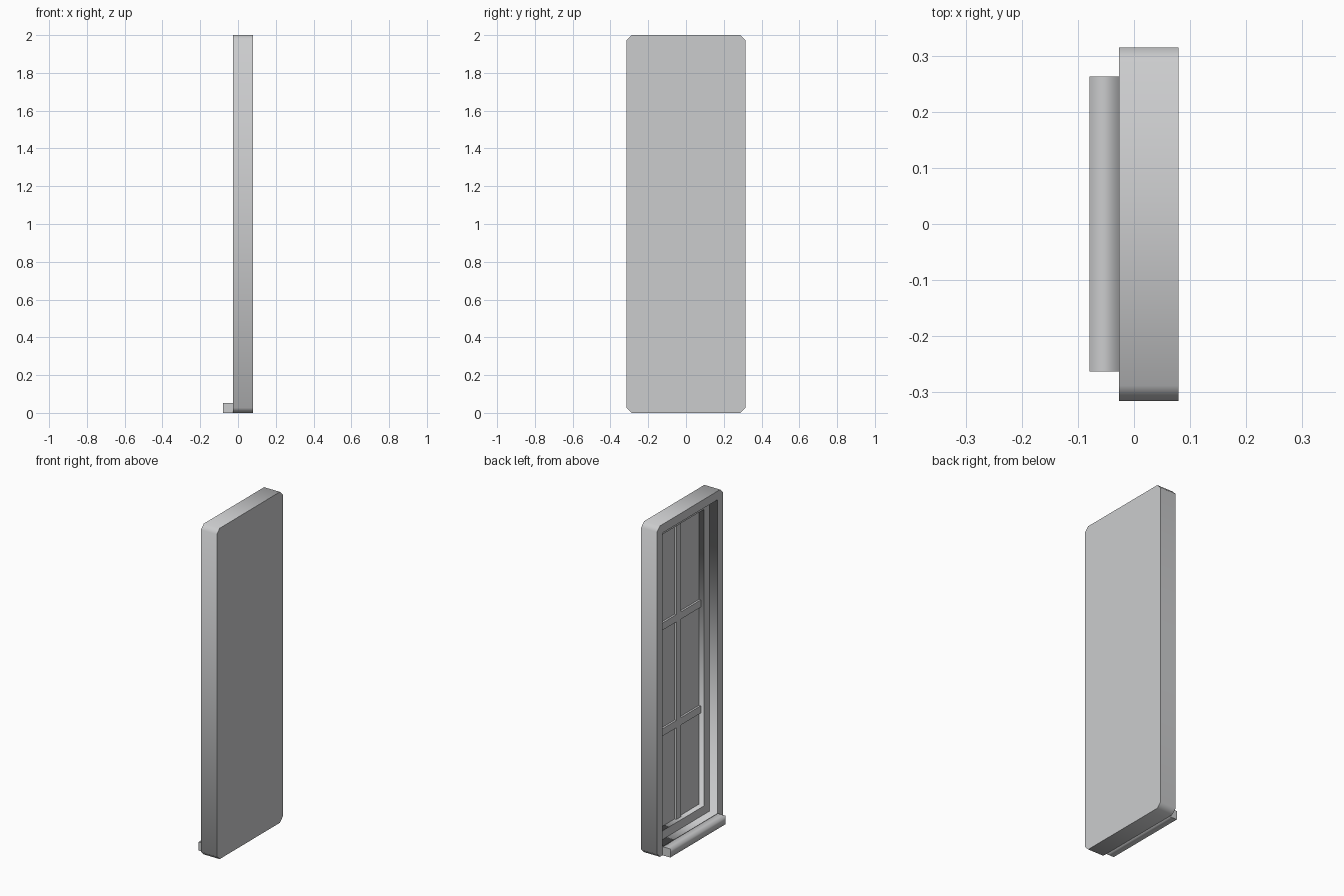
import bpy
import bmesh

cube = bpy.data.objects.get("Cube")
if cube:
    bpy.data.objects.remove(cube, do_unlink=True)

grey = bpy.data.materials.new("light_grey")
grey.use_nodes = True
COLOUR = (0.6, 0.605, 0.615, 1)
grey.diffuse_color = COLOUR
grey.node_tree.nodes["Principled BSDF"].inputs["Base Color"].default_value = COLOUR

HALF_W, HEIGHT, CHAMFER = 0.315, 2.0, 0.027
BORDER = 0.052
X_OUT, X_STEP, X_BAR, X_PANE, X_BACK = -0.027, 0.026, 0.049, 0.061, 0.079


def finish(bm, name):
    bmesh.ops.recalc_face_normals(bm, faces=bm.faces[:])
    mesh = bpy.data.meshes.new(name)
    bm.to_mesh(mesh)
    bm.free()
    mesh.materials.append(grey)
    obj = bpy.data.objects.new(name, mesh)
    bpy.context.collection.objects.link(obj)
    return obj


def rectangle(inset):
    w, top = HALF_W - inset, HEIGHT - inset
    return [(-w, inset), (w, inset), (w, top), (-w, top)]


def octagon():
    w, t, c = HALF_W, HEIGHT, CHAMFER
    return [(-w, c), (-w + c, 0), (w - c, 0), (w, c),
            (w, t - c), (w - c, t), (-w + c, t), (-w, t - c)]


def bridge(bm, a, b):
    for i in range(len(a)):
        j = (i + 1) % len(a)
        bm.faces.new((a[i], a[j], b[j], b[i]))


# Frame and pane: stepped shell with a solid back
bm = bmesh.new()


def ring(points, x):
    return [bm.verts.new((x, y, z)) for y, z in points]


back = ring(octagon(), X_BACK)
front = ring(octagon(), X_OUT)
outer_lip = ring(rectangle(BORDER), X_OUT)
outer_foot = ring(rectangle(BORDER), X_STEP)
inner_lip = ring(rectangle(2 * BORDER), X_STEP)
inner_foot = ring(rectangle(2 * BORDER), X_PANE)

bm.faces.new(back)
bridge(bm, back, front)
for i in range(4):
    j = (i + 1) % 4
    bm.faces.new((front[2 * i], front[2 * i + 1], outer_lip[i]))
    bm.faces.new((front[2 * i + 1], front[2 * j], outer_lip[j], outer_lip[i]))
bridge(bm, outer_lip, outer_foot)
bridge(bm, outer_foot, inner_lip)
bridge(bm, inner_lip, inner_foot)
bm.faces.new(inner_foot)

# Walls shade smoothly around their corners, every rim stays sharp
for face in bm.faces:
    face.smooth = True
for loop in (back, front, outer_lip, outer_foot, inner_lip, inner_foot):
    for i, vert in enumerate(loop):
        edge = bm.edges.get((vert, loop[(i + 1) % len(loop)]))
        if edge:
            edge.smooth = False
finish(bm, "window_frame")


def box(name, low, high, rounded=False):
    bm = bmesh.new()
    bmesh.ops.create_cube(bm, size=1)
    for v in bm.verts:
        v.co = [high[k] if v.co[k] > 0 else low[k] for k in range(3)]
    if rounded:
        # Soft shading along the length, sharp ends
        for face in bm.faces:
            face.smooth = True
        for edge in bm.edges:
            a, b = edge.verts
            edge.smooth = abs(a.co.y - b.co.y) > 0.1
    return finish(bm, name)


# Sill
sill_w = HALF_W - BORDER
box("sill", (-0.079, -sill_w, 0), (X_OUT, sill_w, BORDER), rounded=True)

# Glazing bars
BAR = 0.022
inner_w = HALF_W - 2 * BORDER
box("vertical_bar", (X_BAR, -BAR, 2 * BORDER),
    (X_PANE, BAR, HEIGHT - 2 * BORDER))
for label, z in (("lower", 0.68), ("upper", 1.32)):
    box(label + "_bar", (X_BAR, -inner_w, z - BAR), (X_PANE, inner_w, z + BAR))
